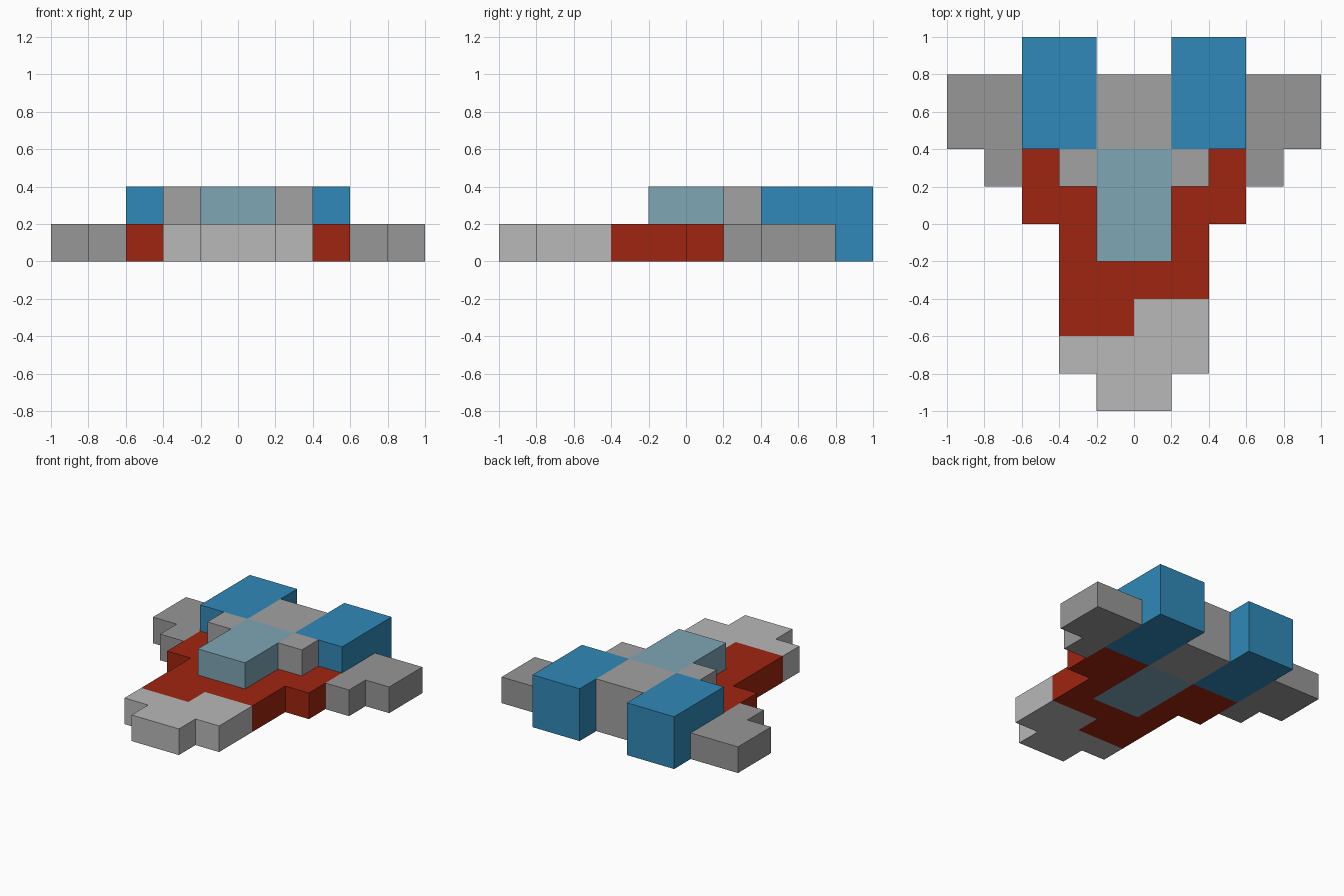
import bpy, bmesh

if "Cube" in bpy.data.objects:
    bpy.data.objects.remove(bpy.data.objects["Cube"])


def material(name, rgb):
    m = bpy.data.materials.new(name)
    m.diffuse_color = (*rgb, 1)
    m.use_nodes = True
    m.node_tree.nodes["Principled BSDF"].inputs["Base Color"].default_value = m.diffuse_color
    return m


RED = material("red", (0.35, 0.018, 0.005))
BLUE = material("blue", (0.03, 0.25, 0.48))
GLASS = material("glass", (0.21, 0.38, 0.46))
LIGHT = material("light_grey", (0.48, 0.48, 0.48))
MID = material("mid_grey", (0.36, 0.36, 0.36))
DARK = material("dark_grey", (0.31, 0.31, 0.31))


def slab(name, outline, z0, z1, mat):
    """Extrude a flat outline (x, y) from z0 to z1."""
    bm = bmesh.new()
    face = bm.faces.new([bm.verts.new((x, y, z0)) for x, y in outline])
    ext = bmesh.ops.extrude_face_region(bm, geom=[face])["geom"]
    top = [v for v in ext if isinstance(v, bmesh.types.BMVert)]
    bmesh.ops.translate(bm, verts=top, vec=(0, 0, z1 - z0))
    bmesh.ops.recalc_face_normals(bm, faces=bm.faces)
    mesh = bpy.data.meshes.new(name)
    bm.to_mesh(mesh)
    bm.free()
    mesh.materials.append(mat)
    ob = bpy.data.objects.new(name, mesh)
    bpy.context.collection.objects.link(ob)
    return ob


def rect(x0, x1, y0, y1):
    return [(x0, y0), (x1, y0), (x1, y1), (x0, y1)]


def pair(name, outline, z0, z1, mat):
    """Build a part on the right and its mirror image on the left."""
    slab("right_" + name, outline, z0, z1, mat)
    slab("left_" + name, [(-x, y) for x, y in outline], z0, z1, mat)


# Nose, with its uneven seam against the red hull
slab("nose", [(-.2, -1), (.2, -1), (.2, -.8), (.4, -.8), (.4, -.4), (0, -.4),
              (0, -.6), (-.4, -.6), (-.4, -.8), (-.2, -.8)], 0, .2, LIGHT)

# Red hull, forked around the cockpit
slab("hull", [(-.4, -.6), (0, -.6), (0, -.4), (.4, -.4), (.4, 0), (.6, 0),
              (.6, .4), (.2, .4), (.2, -.2), (-.2, -.2), (-.2, .4),
              (-.6, .4), (-.6, 0), (-.4, 0)], 0, .2, RED)

# Cockpit and the spine behind it
slab("cockpit", rect(-.2, .2, -.2, .4), 0, .4, GLASS)
slab("spine", rect(-.2, .2, .4, .8), 0, .4, MID)

# Paired intakes, engines and stepped wings
pair("intake", rect(.2, .4, .2, .4), .2, .4, MID)
pair("engine", rect(.2, .6, .4, 1), 0, .4, BLUE)
pair("wing", [(.6, .2), (.8, .2), (.8, .4), (1, .4), (1, .8), (.6, .8)], 0, .2, DARK)
